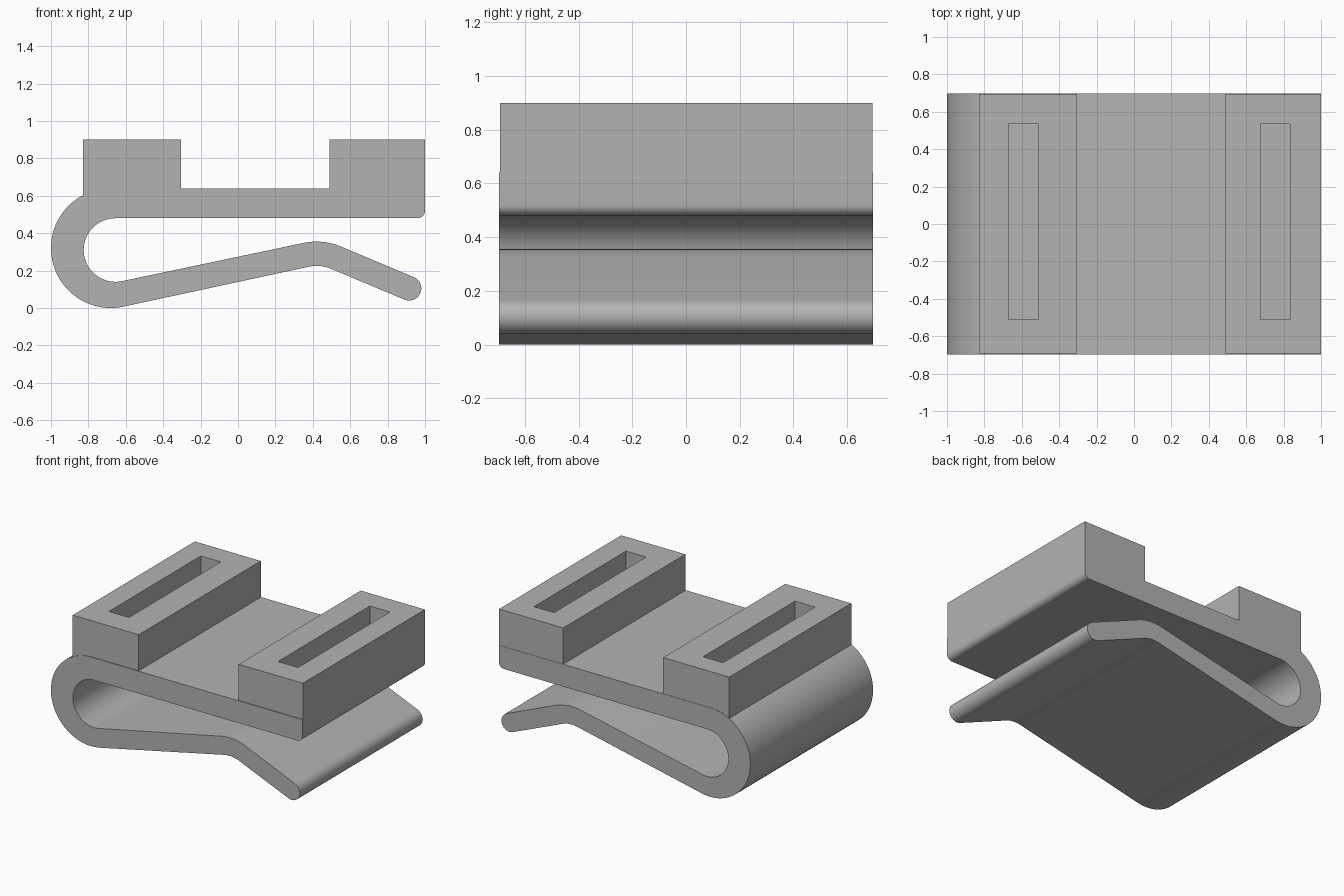
import bpy
import bmesh
from math import sin, cos, radians

cube = bpy.data.objects.get("Cube")
if cube:
    bpy.data.objects.remove(cube, do_unlink=True)

HALF_DEPTH = 0.697
PLATE_TOP = 0.64

grey = bpy.data.materials.new("plain grey")
grey.use_nodes = True
colour = (0.45, 0.45, 0.45, 1)
grey.diffuse_color = colour
grey.node_tree.nodes["Principled BSDF"].inputs["Base Color"].default_value = colour


def finish(name, bm):
    bmesh.ops.recalc_face_normals(bm, faces=bm.faces)
    mesh = bpy.data.meshes.new(name)
    bm.to_mesh(mesh)
    bm.free()
    mesh.materials.append(grey)
    obj = bpy.data.objects.new(name, mesh)
    bpy.context.collection.objects.link(obj)
    return obj


def arc(cx, cz, r, start, end, steps):
    angles = [radians(start + (end - start) * i / steps) for i in range(steps + 1)]
    return [(cx + r * cos(a), cz + r * sin(a)) for a in angles]


# Spring clip: one closed side profile, extruded front to back
profile = [(1.0, PLATE_TOP)]
profile += arc(-0.68, 0.32, 0.32, 90, 282, 48)       # outer bend
profile += arc(0.42, 0.025, 0.20, 102, 67, 12)       # knee underside
profile += arc(0.915, 0.105, 0.065, 247, 427, 20)    # rounded tip
profile += arc(0.42, 0.025, 0.33, 67, 102, 12)       # knee top
profile += arc(-0.655, 0.31, 0.17, 282, 90, 40)      # inner bend
profile += arc(0.96, 0.52, 0.04, -90, 0, 8)          # plate corner

bm = bmesh.new()
face = bm.faces.new([bm.verts.new((x, -HALF_DEPTH, z)) for x, z in profile])
ext = bmesh.ops.extrude_face_region(bm, geom=[face])
moved = [v for v in ext["geom"] if isinstance(v, bmesh.types.BMVert)]
bmesh.ops.translate(bm, verts=moved, vec=(0, 2 * HALF_DEPTH, 0))
clip = finish("spring_clip", bm)
bpy.context.view_layer.objects.active = clip
clip.select_set(True)
bpy.ops.object.shade_smooth_by_angle(angle=radians(30))
clip.select_set(False)


# Slotted blocks: rectangular rings standing on the plate
def slotted_block(name, x0, x1, slot_x0, slot_x1, bottom, top=0.90):
    bm = bmesh.new()

    def loop(xa, xb, ya, yb, z):
        return [bm.verts.new((x, y, z)) for x, y in ((xa, ya), (xb, ya), (xb, yb), (xa, yb))]

    outer = (x0, x1, -0.692, 0.695)
    slot = (slot_x0, slot_x1, -0.51, 0.535)
    loops = [loop(*outer, bottom), loop(*outer, top), loop(*slot, top), loop(*slot, PLATE_TOP)]
    for a, b in zip(loops, loops[1:]):
        for i in range(4):
            j = (i + 1) % 4
            bm.faces.new((a[i], a[j], b[j], b[i]))
    bm.faces.new(loops[0])
    bm.faces.new(loops[-1])   # slot floor
    return finish(name, bm)


slotted_block("right_block", -0.83, -0.305, -0.67, -0.51, 0.59)
slotted_block("left_block", 0.49, 1.0, 0.675, 0.835, 0.62)
